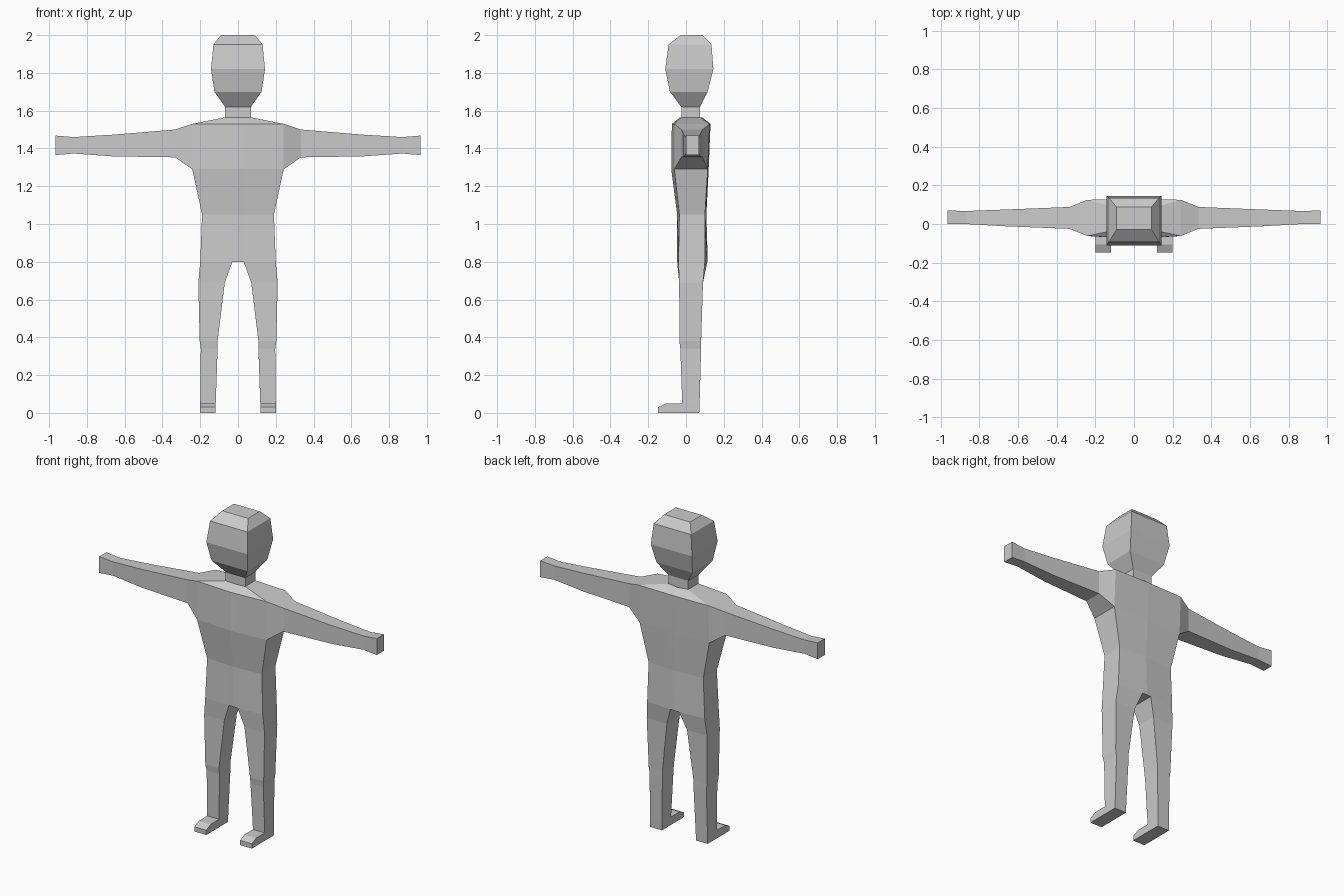
import bpy, bmesh

if "Cube" in bpy.data.objects:
    bpy.data.objects.remove(bpy.data.objects["Cube"])

grey = bpy.data.materials.new("plain grey")
grey.diffuse_color = (0.6, 0.6, 0.6, 1)
grey.use_nodes = True
grey.node_tree.nodes["Principled BSDF"].inputs["Base Color"].default_value = grey.diffuse_color


def ring(bm, points):
    return [bm.verts.new(p) for p in points]


def bridge(bm, a, b, closed=True, skip=()):
    """Join two rings of vertices with quads."""
    n = len(a)
    for i in range(n if closed else n - 1):
        if i not in skip:
            j = (i + 1) % n
            bm.faces.new((a[i], a[j], b[j], b[i]))


def loft(bm, rings, cap_end=True):
    for a, b in zip(rings, rings[1:]):
        bridge(bm, a, b)
    if cap_end:
        bm.faces.new(rings[-1])


def box_z(x0, x1, y0, y1, z):
    return [(x0, y0, z), (x1, y0, z), (x1, y1, z), (x0, y1, z)]


def finish(bm, name):
    bmesh.ops.remove_doubles(bm, verts=bm.verts[:], dist=0.0005)
    bmesh.ops.recalc_face_normals(bm, faces=bm.faces[:])
    mesh = bpy.data.meshes.new(name)
    bm.to_mesh(mesh)
    bm.free()
    mesh.materials.append(grey)
    obj = bpy.data.objects.new(name, mesh)
    bpy.context.collection.objects.link(obj)
    return obj


# Head and neck: half width, front y, back y, height
head = [(0.068, -0.025, 0.075, 1.56), (0.068, -0.025, 0.075, 1.62),
        (0.125, -0.085, 0.115, 1.70), (0.143, -0.11, 0.145, 1.82),
        (0.13, -0.092, 0.135, 1.95), (0.09, -0.028, 0.088, 2.0)]
bm = bmesh.new()
loft(bm, [ring(bm, box_z(-x, x, f, b, z)) for x, f, b, z in head])
finish(bm, "head_and_neck")

# Torso: height, half width, side front/back y, centre front/back y
torso = [(1.565, 0.068, -0.025, 0.075, -0.03, 0.085),
         (1.53, 0.242, -0.062, 0.125, -0.075, 0.13),
         (1.29, 0.242, -0.062, 0.115, -0.078, 0.12),
         (1.05, 0.19, -0.035, 0.10, -0.047, 0.108),
         (0.80, 0.20, -0.04, 0.10, -0.048, 0.115)]
# Leg: height, inner x, outer x, front y, back y
leg = [(0.69, 0.07, 0.21, -0.036, 0.09), (0.38, 0.108, 0.203, -0.035, 0.08),
       (0.34, 0.108, 0.197, -0.03, 0.08), (0.05, 0.118, 0.2, -0.02, 0.072),
       (0.0, 0.118, 0.2, -0.02, 0.07)]
# Arm: x, front y, back y, bottom z, top z
arm = [(0.333, -0.025, 0.088, 1.353, 1.50), (0.66, -0.012, 0.075, 1.358, 1.473),
       (0.87, 0.0, 0.067, 1.373, 1.46), (0.965, 0.0, 0.07, 1.365, 1.468)]
CROTCH = 0.03

bm = bmesh.new()
for s in (-1, 1):
    # Torso half, open at the centre line and at the shoulder
    rows = []
    for z, x, f, b, cf, cb in torso:
        t = CROTCH / x
        rows.append(ring(bm, [
            (0, cf, z), (s * CROTCH, cf + (f - cf) * t, z), (s * x, f, z),
            (s * x, b, z), (s * CROTCH, cb + (b - cb) * t, z), (0, cb, z)]))
    for i in range(4):
        bridge(bm, rows[i], rows[i + 1], closed=False, skip=(2,) if i == 1 else ())
    hip = rows[-1]
    bm.faces.new((hip[0], hip[1], hip[4], hip[5]))

    # Arm grown from the shoulder opening
    up, low = rows[1], rows[2]
    sections = [[up[2], up[3], low[3], low[2]]]
    for x, f, b, z0, z1 in arm:
        sections.append(ring(bm, [(s * x, f, z1), (s * x, b, z1),
                                  (s * x, b, z0), (s * x, f, z0)]))
    loft(bm, sections)

    # Leg grown from the hip, front left open at the ankle
    sections = [hip[1:5]]
    for z, xi, xo, f, b in leg:
        sections.append(ring(bm, box_z(s * xi, s * xo, f, b, z)))
    loft(bm, sections[:-1], cap_end=False)
    ankle, sole = sections[-2:]
    bridge(bm, ankle, sole, skip=(0,))
    bm.faces.new(sole)

    # Foot reaching forward from the ankle opening
    sections = [[ankle[0], ankle[1], sole[1], sole[0]]]
    for y, z in ((-0.105, 0.05), (-0.147, 0.03)):
        xi, xo = s * 0.118, s * 0.2
        sections.append(ring(bm, [(xi, y, z), (xo, y, z), (xo, y, 0), (xi, y, 0)]))
    loft(bm, sections)
finish(bm, "body")
